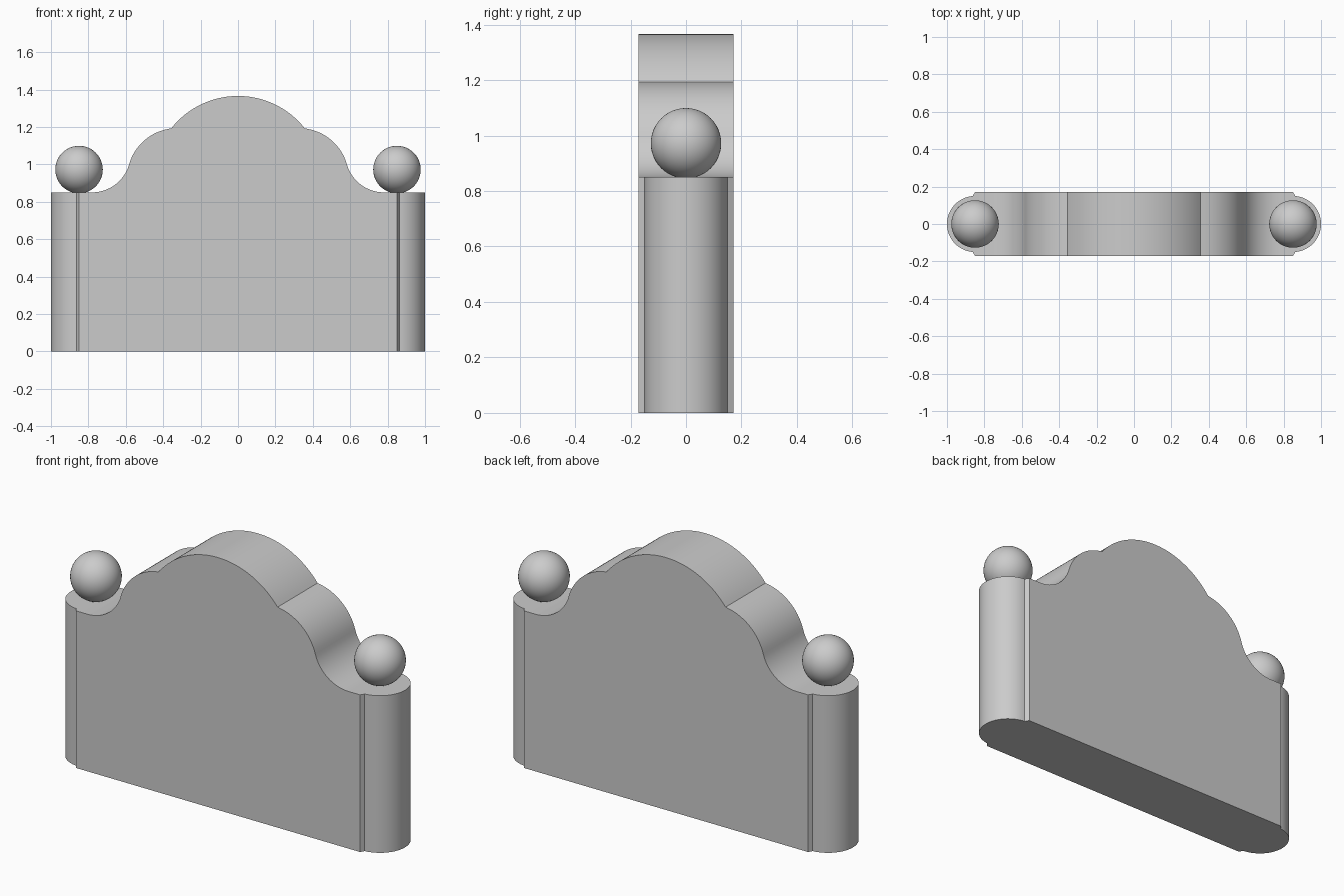
import bpy, bmesh
from math import sin, cos, radians, atan2, degrees

if "Cube" in bpy.data.objects:
    bpy.data.objects.remove(bpy.data.objects["Cube"])


def arc(cx, cy, r, a0, a1, n):
    """Points on an arc, angles in degrees."""
    return [(cx + r * cos(radians(a0 + (a1 - a0) * i / n)),
             cy + r * sin(radians(a0 + (a1 - a0) * i / n))) for i in range(n + 1)]


def prism(name, pts, place, offset):
    """Extrude a closed outline along offset."""
    bm = bmesh.new()
    face = bm.faces.new([bm.verts.new(place(*p)) for p in pts])
    ext = bmesh.ops.extrude_face_region(bm, geom=[face])
    bmesh.ops.translate(bm, vec=offset,
                        verts=[v for v in ext["geom"] if isinstance(v, bmesh.types.BMVert)])
    bmesh.ops.recalc_face_normals(bm, faces=bm.faces)
    mesh = bpy.data.meshes.new(name)
    bm.to_mesh(mesh)
    bm.free()
    obj = bpy.data.objects.new(name, mesh)
    bpy.context.collection.objects.link(obj)
    return obj


def smooth(obj):
    bpy.ops.object.select_all(action='DESELECT')
    obj.select_set(True)
    bpy.context.view_layer.objects.active = obj
    bpy.ops.object.shade_smooth_by_angle(angle=radians(20))


# Plan outline: flat slab with rounded column ends and small corner strips
end = [(0.85, -0.171)] + arc(0.85, 0, 0.15, -85, 85, 32) + [(0.85, 0.171)]
plan = end + [(-x, -y) for x, y in end]
body = prism("panel_with_columns", plan, lambda x, y: (x, y, 0), (0, 0, 1.6))

# Front outline: crown arc, convex shoulder, concave sweep, flat column top
jx, jz = 0.356, 1.192
a = degrees(atan2(jz - 0.911, jx))
right = arc(0, 0.911, 0.4544, 90, a, 20)
s = degrees(atan2(jz - 0.9265, jx - 0.3255))
right += arc(0.3255, 0.9265, 0.267, s, 16, 16)[1:]
right += arc(0.781, 1.057, 0.207, 196, 270, 16)[1:]
right += [(1.2, 0.85), (1.2, -0.0)]
front = right + [(-x, z) for x, z in reversed(right[1:])]
cutter = prism("front_outline", front, lambda x, z: (x, -0.5, z), (0, 1, 0))
cutter.hide_render = True

# Keep the volume shared by both outlines
mod = body.modifiers.new("shape", 'BOOLEAN')
mod.operation = 'INTERSECT'
mod.solver = 'EXACT'
mod.object = cutter
bpy.context.view_layer.objects.active = body
bpy.ops.object.modifier_apply(modifier=mod.name)
bpy.data.objects.remove(cutter)
smooth(body)

# Ball finials resting on the columns
for side, sx in (("left", -1), ("right", 1)):
    bpy.ops.mesh.primitive_uv_sphere_add(segments=48, ring_count=24, radius=0.127,
                                         location=(sx * 0.85, 0, 0.972))
    ball = bpy.context.object
    ball.name = side + "_ball_finial"
    smooth(ball)
